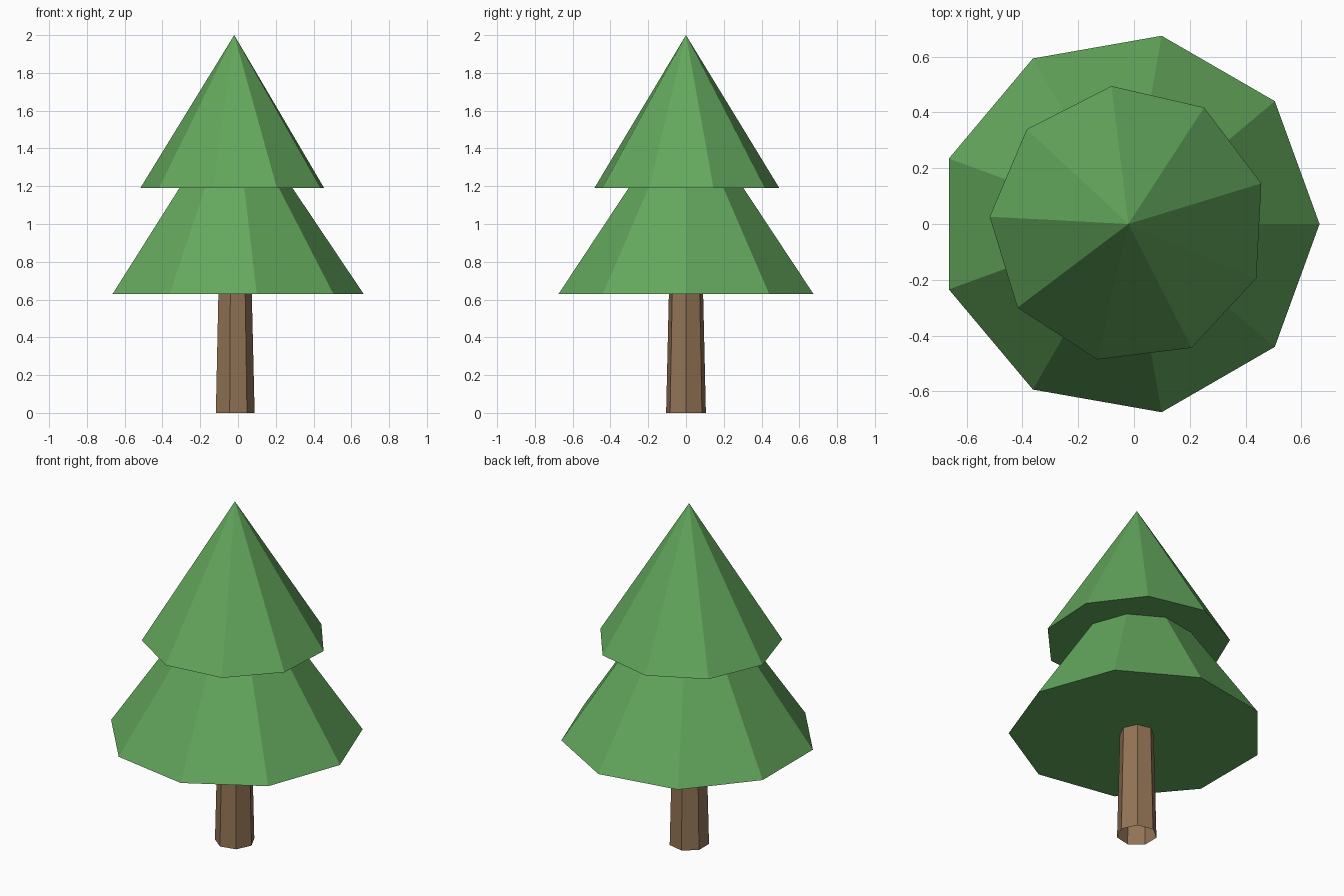
import bpy, bmesh, math
from mathutils import Matrix

if "Cube" in bpy.data.objects:
    bpy.data.objects.remove(bpy.data.objects["Cube"])

AXIS_X = -0.02  # the odd-sided tiers put the trunk axis slightly off centre


def material(name, rgb):
    mat = bpy.data.materials.new(name)
    mat.diffuse_color = (*rgb, 1.0)
    mat.use_nodes = True
    mat.node_tree.nodes["Principled BSDF"].inputs["Base Color"].default_value = mat.diffuse_color
    return mat


def tapered(name, sides, r_bottom, r_top, z0, z1, turn, mat, open_base=False):
    """Flat-shaded cone or tapered prism with its first corner at angle turn."""
    bm = bmesh.new()
    levels = []
    for r, z in ((r_bottom, z0), (r_top, z1)):
        count = sides if r > 0 else 1
        levels.append([bm.verts.new((r * math.cos(turn + i * math.tau / sides),
                                     r * math.sin(turn + i * math.tau / sides), z))
                       for i in range(count)])
    low, high = levels
    for i in range(sides):
        j = (i + 1) % sides
        if len(high) == 1:
            bm.faces.new((low[i], low[j], high[0]))
        else:
            bm.faces.new((low[i], low[j], high[j], high[i]))
    if not open_base:
        bm.faces.new(low[::-1])
    if len(high) > 1:
        bm.faces.new(high)
    bm.transform(Matrix.Translation((AXIS_X, 0, 0)))
    mesh = bpy.data.meshes.new(name)
    bm.to_mesh(mesh)
    bm.free()
    mesh.materials.append(mat)
    obj = bpy.data.objects.new(name, mesh)
    bpy.context.collection.objects.link(obj)
    return obj


green = material("leaf green", (0.127, 0.392, 0.109))
brown = material("bark brown", (0.29, 0.175, 0.092))

# Seven-sided trunk, open underneath
tapered("trunk", 7, 0.108, 0.089, 0.0, 0.8, 0.0, brown, open_base=True)
# Two nine-sided foliage tiers, the upper one twisted
tapered("lower_foliage", 9, 0.685, 0.0, 0.63, 1.65, 0.0, green)
tapered("upper_foliage", 9, 0.498, 0.0, 1.19, 2.0, math.radians(17), green)
